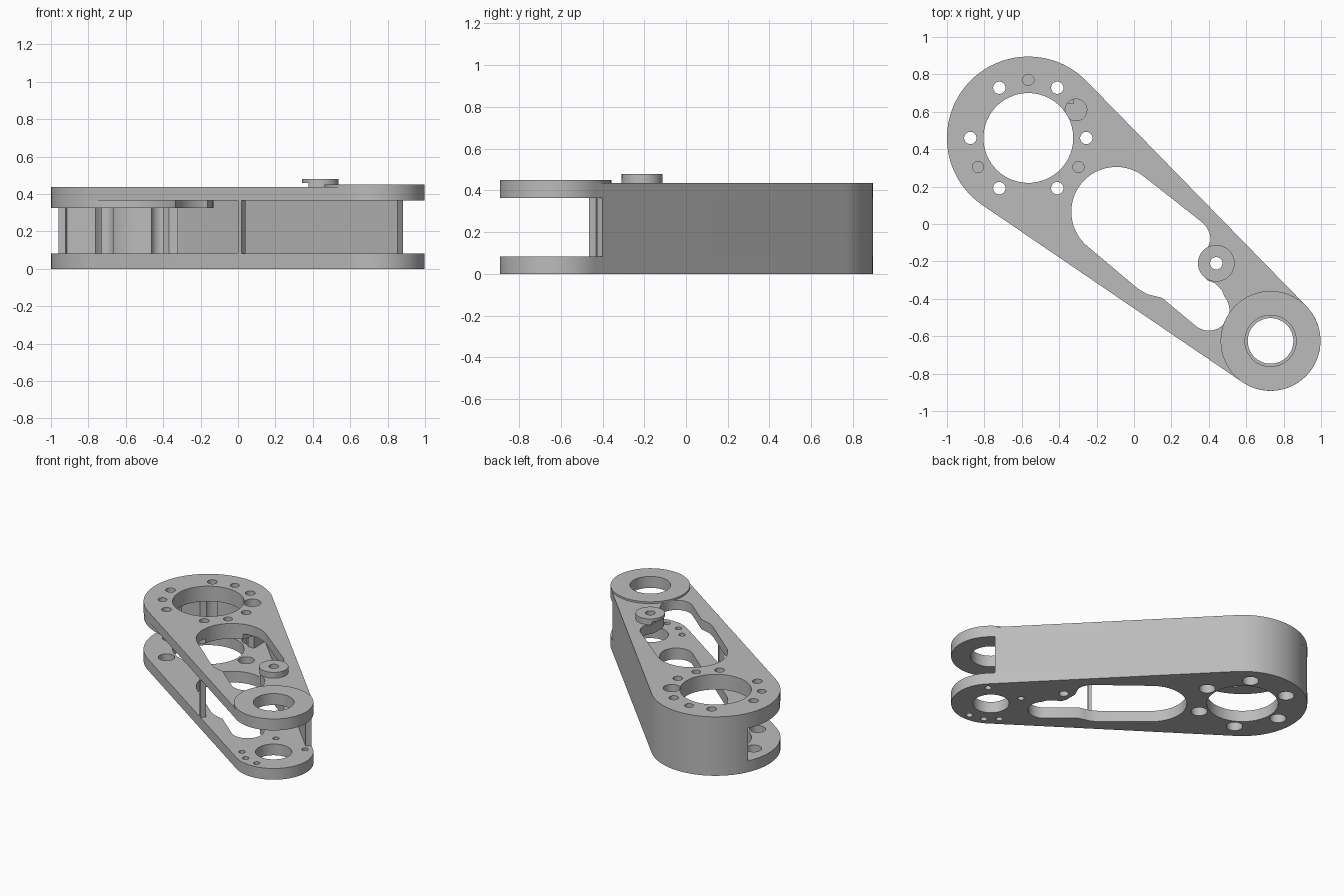
import bpy, bmesh, math
from mathutils import Vector

if "Cube" in bpy.data.objects:
    bpy.data.objects.remove(bpy.data.objects["Cube"], do_unlink=True)

metal = bpy.data.materials.new("light_grey_metal")
metal.use_nodes = True
GREY = (0.5, 0.5, 0.5, 1)
metal.diffuse_color = GREY
metal.node_tree.nodes["Principled BSDF"].inputs["Base Color"].default_value = GREY

# Main axes, radii and levels
A, RA = Vector((-0.565, 0.46)), 0.435
B, RB = Vector((0.73, -0.625)), 0.267
BOSS = Vector((0.44, -0.21))
FLOOR, PAD, CEIL, TOP = 0.083, 0.325, 0.365, 0.437


def arc(center, r, a0, a1, n=48):
    """Points along an arc, angles in degrees."""
    angles = [math.radians(a0 + (a1 - a0) * i / n) for i in range(n + 1)]
    return [(center[0] + r * math.cos(a), center[1] + r * math.sin(a)) for a in angles]


def circle(center, r, n=64):
    return arc(center, r, 0, 360, n)[:-1]


def prism(name, outline, z0, z1):
    """Extrude a flat outline from z0 to z1."""
    bm = bmesh.new()
    face = bm.faces.new([bm.verts.new((x, y, z0)) for x, y in outline])
    top = bmesh.ops.extrude_face_region(bm, geom=[face])["geom"]
    bmesh.ops.translate(bm, vec=(0, 0, z1 - z0),
                        verts=[v for v in top if isinstance(v, bmesh.types.BMVert)])
    bmesh.ops.recalc_face_normals(bm, faces=bm.faces)
    mesh = bpy.data.meshes.new(name)
    bm.to_mesh(mesh)
    bm.free()
    mesh.materials.append(metal)
    obj = bpy.data.objects.new(name, mesh)
    bpy.context.collection.objects.link(obj)
    return obj


def activate(obj):
    bpy.ops.object.select_all(action="DESELECT")
    obj.select_set(True)
    bpy.context.view_layer.objects.active = obj


def part(name, outline, z0, z1, holes=()):
    """A prism with outlines cut right through it."""
    obj = prism(name, outline, z0, z1)
    activate(obj)
    for hole in holes:
        cutter = prism("cutter", hole, z0 - 0.1, z1 + 0.1)
        cutter.hide_render = True
        mod = obj.modifiers.new("cut", "BOOLEAN")
        mod.operation, mod.solver, mod.object = "DIFFERENCE", "EXACT", cutter
        bpy.ops.object.modifier_apply(modifier=mod.name)
        bpy.data.objects.remove(cutter, do_unlink=True)
    activate(obj)
    bpy.ops.object.shade_smooth_by_angle(angle=math.radians(30))
    return obj


def ring(center, radius, r, angles):
    """Round holes spaced on a circle."""
    return [circle(center + radius * Vector((math.cos(math.radians(a)), math.sin(math.radians(a)))), r, 32)
            for a in angles]


# Tangent angles of the two sides joining the round ends
axis = B - A
heading = math.degrees(math.atan2(axis.y, axis.x))
spread = math.degrees(math.acos((RA - RB) / axis.length))
T0, T1 = heading + spread, heading - spread + 360
hull = arc(A, RA, T0, T1, 80) + arc(B, RB, T1, T0 + 360, 64)

# Keyhole slot shared by both plates
slot = (arc((-0.095, 0.065), 0.24, 50, 230)
        + [(0.02, -0.345), (0.07, -0.375), (0.11, -0.385), (0.15, -0.395)]
        + arc((0.4, -0.46), 0.11, 230, 400, 32)
        + [(0.47, -0.355), (0.43, -0.315), (0.39, -0.3), (0.375, -0.26), (0.375, -0.17)]
        + arc((0.28, -0.09), 0.13, 0, 50, 12))

big_bore = circle(A, 0.24, 96)
boss_hole = circle(BOSS, 0.033, 32)
sixths = range(0, 360, 60)
mount_holes = (ring(A, 0.31, 0.033, sixths) + ring(A, 0.31, 0.03, (90, 210, 330))
               + [circle((-0.31, 0.61), 0.058, 32)])

# Plates
part("bottom_plate", hull, 0, FLOOR,
     [big_bore, slot, circle(B, 0.122), boss_hole]
     + ring(A, 0.31, 0.055, sixths) + ring(B, 0.213, 0.022, (-87, -117, -145, 45, 121)))
part("top_plate", hull, CEIL, TOP, [big_bore, slot, circle(B, 0.137), boss_hole] + mount_holes)
part("bearing_pad", circle(A, RA - 0.001, 96), PAD, CEIL, [big_bore, slot] + mount_holes)
part("pivot_rim", circle(B, RB), TOP, 0.45, [circle(B, 0.137)])

# Side wall wrapping the large end
tangent = Vector((math.cos(math.radians(T0)), math.sin(math.radians(T0))))
wall_end = B + RB * tangent + 0.055 * Vector((-tangent.y, tangent.x))
wall_inner = wall_end - 0.04 * tangent
part("side_wall", [tuple(wall_end)] + arc(A, RA, T0, 155) + arc(A, RA - 0.04, 155, T0)
     + [tuple(wall_inner)], FLOOR, CEIL)

# Thick wall backing with scallops for the fasteners
part("wall_backing", arc(A, RA - 0.002, 56, 155) + [(-0.32, 0.645)], FLOOR, PAD,
     [circle(A, 0.27)] + ring(A, 0.31, 0.055, (60, 120)))

# Thin strut on the open side
side = Vector((math.cos(math.radians(T1)), math.sin(math.radians(T1))))
along = Vector((-side.y, side.x))
foot = A + RA * side + 0.98 * along
corners = [foot, foot + 0.022 * along, foot + 0.022 * along - 0.04 * side, foot - 0.04 * side]
part("thin_strut", [tuple(c) for c in corners], FLOOR, CEIL)

# Small raised boss, its foot trimmed along the slot
part("boss_foot", arc(BOSS, 0.098, -131, 131), TOP, 0.458, [boss_hole])
part("boss_cap", circle(BOSS, 0.098), 0.458, 0.48, [boss_hole])
